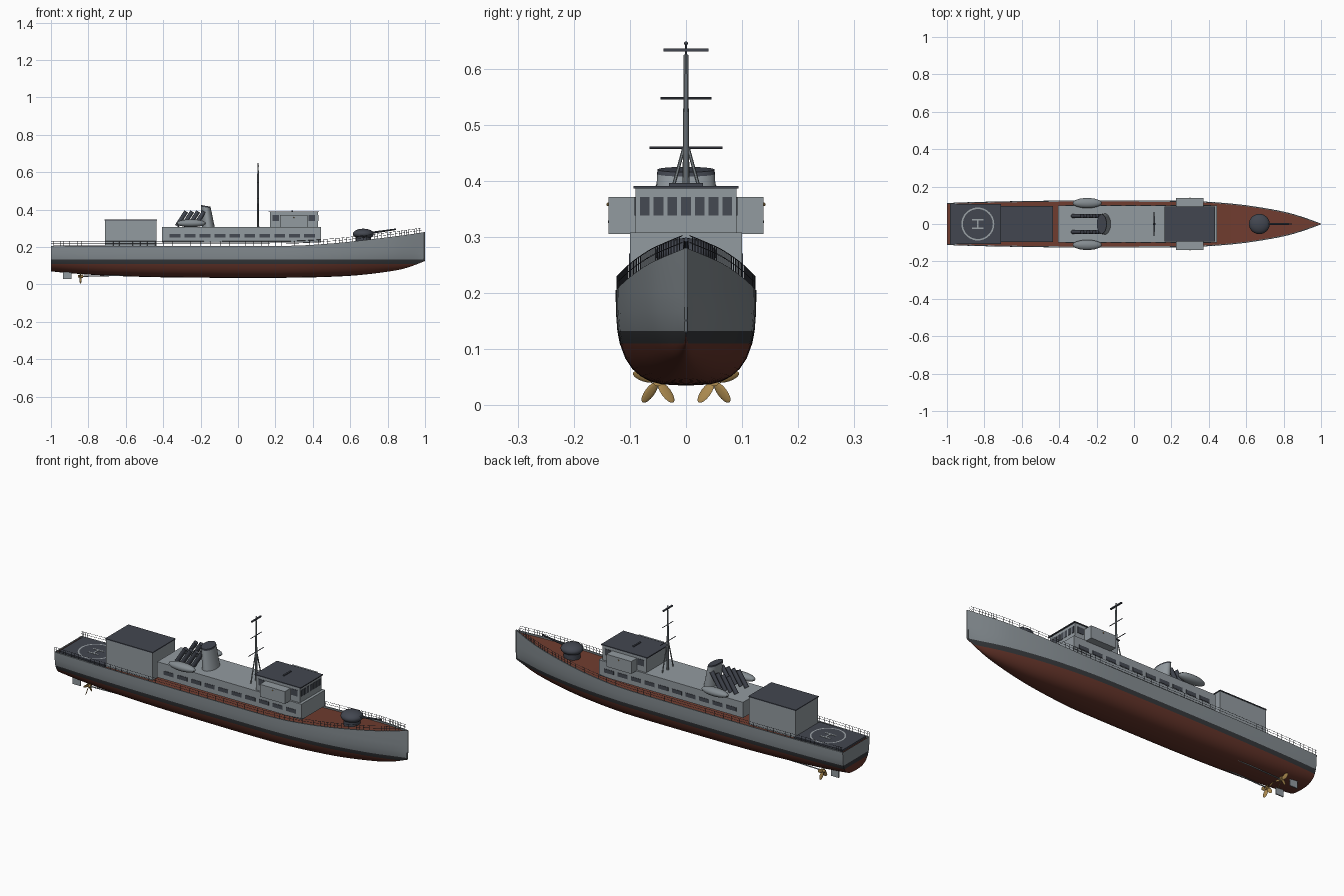
import bpy, bmesh, math
from mathutils import Vector, Matrix

if "Cube" in bpy.data.objects:
    bpy.data.objects.remove(bpy.data.objects["Cube"])


def mat(name, r, g, b):
    m = bpy.data.materials.new(name)
    m.diffuse_color = (r, g, b, 1)
    m.use_nodes = True
    m.node_tree.nodes["Principled BSDF"].inputs["Base Color"].default_value = m.diffuse_color
    return m


GREY = mat("hull grey", 0.23, 0.26, 0.28)
LIGHT = mat("house grey", 0.29, 0.325, 0.35)
SLATE = mat("dark slate", 0.055, 0.062, 0.08)
RED = mat("bottom red", 0.13, 0.035, 0.023)
DECK = mat("deck red", 0.16, 0.045, 0.028)
BOOT = mat("boot stripe", 0.035, 0.038, 0.042)
GLASS = mat("window dark", 0.06, 0.068, 0.085)
GOLD = mat("bronze", 0.42, 0.26, 0.08)
MARK = mat("pad marking", 0.33, 0.36, 0.38)


def finish(name, bm, mats, smooth=False):
    bmesh.ops.recalc_face_normals(bm, faces=bm.faces)
    me = bpy.data.meshes.new(name)
    bm.to_mesh(me)
    bm.free()
    for m in mats:
        me.materials.append(m)
    ob = bpy.data.objects.new(name, me)
    bpy.context.collection.objects.link(ob)
    if smooth:
        bpy.ops.object.select_all(action='DESELECT')
        ob.select_set(True)
        bpy.context.view_layer.objects.active = ob
        bpy.ops.object.shade_smooth_by_angle(angle=math.radians(35))
    return ob


def add_box(bm, x0, x1, y0, y1, z0, z1):
    m = Matrix.Translation(((x0 + x1) / 2, (y0 + y1) / 2, (z0 + z1) / 2))
    bmesh.ops.create_cube(bm, size=1, matrix=m @ Matrix.Diagonal((x1 - x0, y1 - y0, z1 - z0, 1)))


def add_rod(bm, a, b, r1, r2=None, n=6):
    a, b = Vector(a), Vector(b)
    m = Matrix.Translation((a + b) / 2) @ (b - a).to_track_quat('Z', 'Y').to_matrix().to_4x4()
    bmesh.ops.create_cone(bm, cap_ends=True, segments=n, radius1=r1,
                          radius2=r1 if r2 is None else r2, depth=(b - a).length, matrix=m)


def add_ball(bm, c, s, u=24, v=12):
    bmesh.ops.create_uvsphere(bm, u_segments=u, v_segments=v, radius=1,
                              matrix=Matrix.Translation(c) @ Matrix.Diagonal((*s, 1)))


def boxes(name, m, *dims):
    bm = bmesh.new()
    for d in dims:
        add_box(bm, *d)
    return finish(name, bm, [m])


def rods(name, m, *specs, smooth=True):
    bm = bmesh.new()
    for s in specs:
        add_rod(bm, *s)
    return finish(name, bm, [m], smooth)


# Hull stations: x, half beam, keel height, sheer height
KEYS = [(-1, .112, .07, .205), (-.9, .116, .06, .205), (-.7, .121, .047, .205),
        (-.4, .125, .038, .205), (0, .125, .035, .205), (.3, .123, .036, .207),
        (.5, .111, .041, .219), (.65, .093, .05, .234), (.8, .066, .068, .252),
        (.9, .038, .088, .265), (1, .002, .125, .28)]
rows = []
for i in range(len(KEYS) - 1):
    p = [Vector(KEYS[min(max(j, 0), len(KEYS) - 1)]) for j in range(i - 1, i + 3)]
    for s in range(4):
        t = s / 4
        rows.append(0.5 * (2 * p[1] + (p[2] - p[0]) * t + (2 * p[0] - 5 * p[1] + 4 * p[2] - p[3]) * t * t
                           + (3 * p[1] - p[0] - 3 * p[2] + p[3]) * t ** 3))
rows.append(Vector(KEYS[-1]))


def section(x, b, k, t):
    wl, boot = max(.11, k + .002), max(.132, k + .006)
    zs = [k + (wl - k) * f for f in (0, .03, .1, .22, .4, .65, 1)] + [boot, (boot + .2) / 2, .2]
    n = 3 - 1.2 * max(0, (x - .3) / .7)
    pts = [(b * (1 - (1 - min(1, (z - k) / (.2 - k))) ** n) ** (1 / n), z) for z in zs]
    e = min(.006, b * .5)
    return pts + [(b, t), (b - e, t), (b - e, t - .008), (0, t - .008)]


# Hull: lofted skin, low bulwark and deck, coloured by level
bm = bmesh.new()
band = [1] * 6 + [2] + [0] * 5 + [3]
for side in (1, -1):
    grid = [[bm.verts.new((r[0], side * y, z)) for y, z in section(*r)] for r in rows]
    for a, c in zip(grid, grid[1:]):
        for j in range(len(a) - 1):
            bm.faces.new((a[j], c[j], c[j + 1], a[j + 1])).material_index = band[j]
    if side == 1:
        ends = grid[0], grid[-1]
    else:
        for a, c in zip(ends, (grid[0], grid[-1])):
            for j in range(10):
                bm.faces.new((a[j], a[j + 1], c[j + 1], c[j])).material_index = band[j]
            bm.faces.new((a[10], a[11], a[12], a[13], c[13], c[12], c[11], c[10]))
bmesh.ops.remove_doubles(bm, verts=bm.verts, dist=1e-5)
finish("hull", bm, [GREY, RED, BOOT, DECK], True)
rods("stem_bar", GREY, ((.996, 0, .13), (.996, 0, .28), .004))

# Railings follow the sheer
bm = bmesh.new()
line = [(r[0], r[1] - .002, r[3]) for r in rows if r[0] < .99]
for s in (1, -1):
    for a, c in zip(line, line[1:]):
        for h in (.013, .025):
            add_rod(bm, (a[0], s * a[1], a[2] + h), (c[0], s * c[1], c[2] + h), .0009, n=4)
        for p in (a, [(u + v) / 2 for u, v in zip(a, c)]):
            add_rod(bm, (p[0], s * p[1], p[2]), (p[0], s * p[1], p[2] + .025), .0009, n=4)
finish("railings", bm, [SLATE])

# Helicopter pad with painted ring and cross-barred mark
boxes("helicopter_pad", SLATE, (-.985, -.71, -.107, .107, .197, .207))
bm = bmesh.new()
ring = [[bm.verts.new((-.835 + r * math.cos(a), r * math.sin(a), .2085))
         for a in (i * math.tau / 40 for i in range(40))] for r in (.08, .088)]
for i in range(40):
    j = (i + 1) % 40
    bm.faces.new((ring[0][i], ring[1][i], ring[1][j], ring[0][j]))
finish("pad_ring", bm, [MARK])
boxes("pad_mark", MARK, (-.866, -.804, .018, .026, .207, .2085),
      (-.866, -.804, -.026, -.018, .207, .2085), (-.839, -.831, -.018, .018, .207, .2085))

# Hangar, deckhouse, bridge
boxes("hangar", LIGHT, (-.71, -.437, -.094, .094, .197, .343))
boxes("hangar_roof", SLATE, (-.713, -.434, -.097, .097, .343, .348))
boxes("deckhouse", LIGHT, (-.405, .443, -.1, .1, .225, .308))
boxes("bridge", LIGHT, (.17, .428, -.09, .09, .308, .386))
boxes("bridge_roof", SLATE, (.163, .434, -.094, .094, .386, .391))
boxes("bridge_wings", LIGHT, *[(.225, .372, min(s * .088, s * .138), max(s * .088, s * .138), .305, .371)
                               for s in (1, -1)])
boxes("roof_aerial", SLATE, (.285, .293, -.03, .03, .391, .396))

# Windows
boxes("deckhouse_windows", GLASS, *[(x - .029, x + .029, s * .1 - .002, s * .1 + .002, .25, .27)
      for s in (1, -1) for x in (-.337 + .08 * i for i in range(10))])
boxes("bridge_front_windows", GLASS, *[(.426, .43, y - .0085, y + .0085, .338, .371)
      for y in (-.0735 + .0245 * i for i in range(7))])
boxes("bridge_side_windows", GLASS, *[(x - .018, x + .018, s * .09 - .002, s * .09 + .002, .338, .371)
      for s in (1, -1) for x in (.202, .395)])

# Side lamps on the wings
bm = bmesh.new()
for s in (1, -1):
    add_ball(bm, (.3, s * .139, .358), (.003, .003, .003), 8, 6)
finish("side_lamps", bm, [GOLD])

# Raked funnel with dark cap
for name, m, z0, z1 in (("funnel", LIGHT, .305, .412), ("funnel_cap", SLATE, .412, .42)):
    bm = bmesh.new()
    loops = []
    for z in (z0, z1):
        f = (z - .305) / .115
        loops.append([bm.verts.new((-.158 - .015 * f + (.034 - .008 * f) * math.cos(a),
                                    (.057 - .006 * f) * math.sin(a), z + .008 * math.cos(a) * -f * 0.6))
                      for a in (i * math.tau / 32 for i in range(32))])
    for i in range(32):
        j = (i + 1) % 32
        bm.faces.new((loops[0][i], loops[0][j], loops[1][j], loops[1][i]))
    bm.faces.new(loops[0])
    bm.faces.new(loops[1])
    finish(name, bm, [m], True)

# Angled launch tubes in two rows
rods("launch_tubes", SLATE, *[((x, s * .043, .312), (x + .05, s * .043, .39), .0115, None, 12)
     for s in (1, -1) for x in (-.327 + .032 * i for i in range(4))])

# Lifeboats
bm = bmesh.new()
for s in (1, -1):
    add_ball(bm, (-.25, s * .112, .327), (.078, .027, .021))
finish("lifeboats", bm, [GREY], True)

# Mast with tripod legs, yards and radar
rods("mast", GREY, ((.107, 0, .305), (.107, 0, .625), .007, .004, 10),
     *[((.107, s * .046, .305), (.107, s * .004, .458), .003) for s in (1, -1)])
rods("yards", SLATE, ((.107, -.065, .459), (.107, .065, .459), .002),
     ((.107, -.045, .547), (.107, .045, .547), .002), ((.107, 0, .625), (.107, 0, .642), .002))
boxes("radar_bar", SLATE, (.103, .111, -.04, .04, .63, .636))
bm = bmesh.new()
add_ball(bm, (.107, 0, .645), (.0035, .0035, .0035), 10, 6)
finish("mast_lamp", bm, [SLATE], True)

# Gun on the foredeck
rods("gun_base", SLATE, ((.67, 0, .222), (.67, 0, .258), .042, None, 24))
bm = bmesh.new()
add_ball(bm, (.67, 0, .27), (.056, .054, .028))
finish("gun_turret", bm, [SLATE], True)
rods("gun_barrel", SLATE, ((.7, 0, .274), (.845, 0, .295), .006, .004, 10))

# Propellers, shafts and rudders
bm = bmesh.new()
for s in (1, -1):
    add_rod(bm, (-.855, s * .05, .043), (-.83, s * .05, .043), .006, .009, 12)
    for k in range(5):
        turn = Matrix.Translation((-.842, s * .05, .043)) @ Matrix.Rotation(k * math.tau / 5, 4, 'X')
        m = turn @ Matrix.Translation((0, 0, .025)) @ Matrix.Rotation(s * .5, 4, 'Z')
        bmesh.ops.create_uvsphere(bm, u_segments=10, v_segments=8, radius=1,
                                  matrix=m @ Matrix.Diagonal((.002, .010, .022, 1)))
finish("propellers", bm, [GOLD], True)
rods("propeller_shafts", GREY, *[((-.84, s * .05, .043), (-.55, s * .05, .05), .003, None, 8) for s in (1, -1)])
boxes("rudders", LIGHT, *[(-.935, -.89, s * .05 - .003, s * .05 + .003, .03, .085) for s in (1, -1)])
